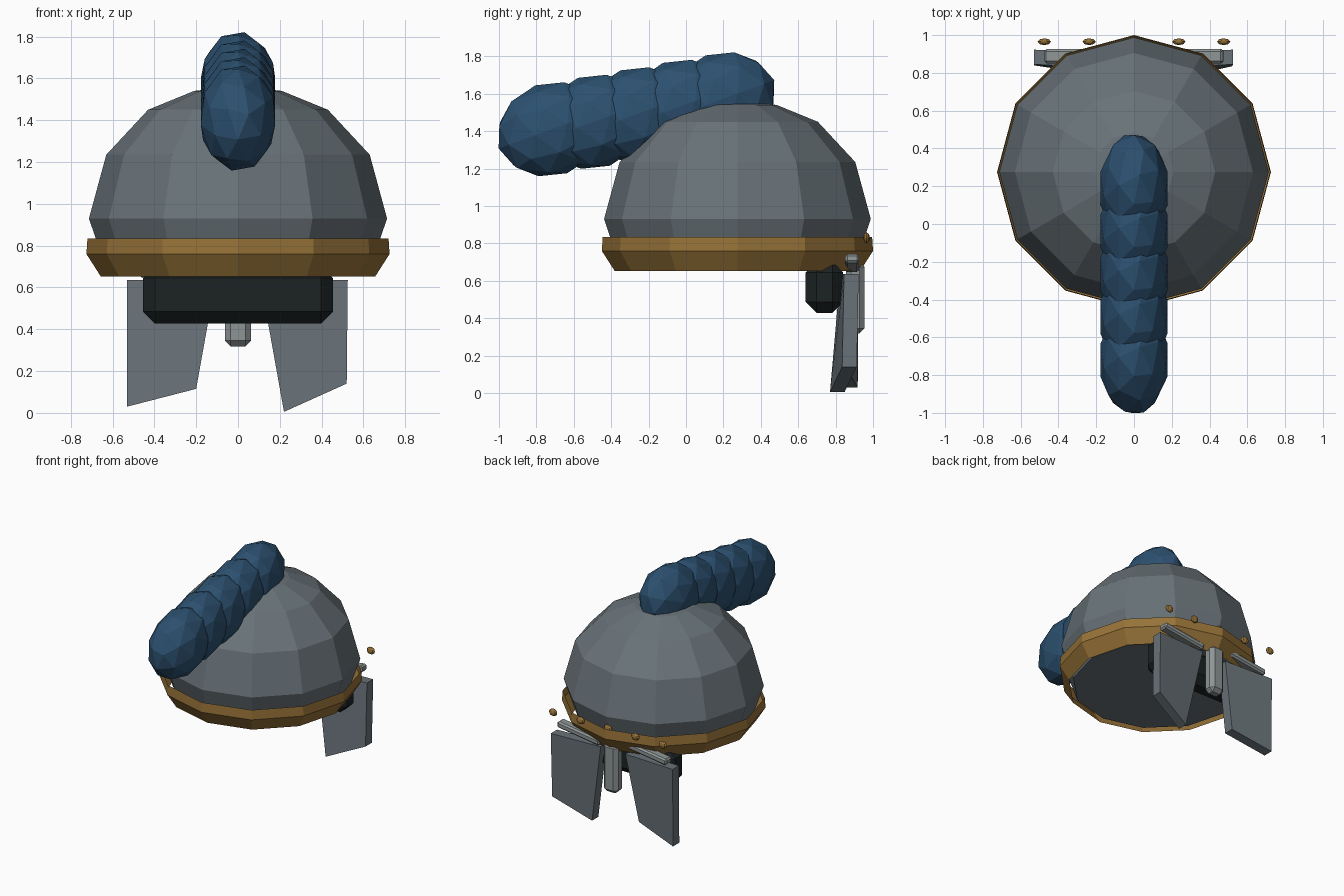
import bpy, bmesh, math
from mathutils import Matrix, Vector

if "Cube" in bpy.data.objects:
    bpy.data.objects.remove(bpy.data.objects["Cube"])

CY = 0.275  # centre of the helmet in y


def material(name, rgb):
    m = bpy.data.materials.new(name)
    m.diffuse_color = (*rgb, 1)
    m.use_nodes = True
    m.node_tree.nodes["Principled BSDF"].inputs["Base Color"].default_value = m.diffuse_color
    return m


STEEL = material("steel", (0.14, 0.17, 0.19))
LIGHT = material("light_steel", (0.27, 0.30, 0.30))
GOLD = material("brass", (0.31, 0.17, 0.04))
DARK = material("dark_visor", (0.012, 0.016, 0.016))
BLUE = material("blue_plume", (0.025, 0.08, 0.16))


def finish(name, bm, mat):
    bmesh.ops.recalc_face_normals(bm, faces=bm.faces[:])
    me = bpy.data.meshes.new(name)
    bm.to_mesh(me)
    bm.free()
    me.materials.append(mat)
    ob = bpy.data.objects.new(name, me)
    bpy.context.collection.objects.link(ob)
    return ob


def revolve(name, profile, mat, apex=None, cap=False, n=12):
    bm = bmesh.new()
    rings = [[bm.verts.new((r * math.cos(2 * math.pi * i / n),
                            CY + r * math.sin(2 * math.pi * i / n), z))
              for i in range(n)] for r, z in profile]
    for a, b in zip(rings, rings[1:]):
        for i in range(n):
            j = (i + 1) % n
            bm.faces.new((a[i], b[i], b[j], a[j]))
    if apex:
        tip = bm.verts.new((0, CY, apex))
        for i in range(n):
            bm.faces.new((tip, rings[0][i], rings[0][(i + 1) % n]))
    if cap:
        bm.faces.new(rings[-1])
    return finish(name, bm, mat)


def box(name, loc, size, bevel, mat, tilt=0):
    bm = bmesh.new()
    bmesh.ops.create_cube(bm, size=1)
    bmesh.ops.scale(bm, vec=size, verts=bm.verts)
    bmesh.ops.bevel(bm, geom=bm.edges[:], offset=bevel, segments=1,
                    affect='EDGES', profile=0.5)
    bmesh.ops.transform(bm, verts=bm.verts,
                        matrix=Matrix.Translation(loc) @ Matrix.Rotation(tilt, 4, 'Y'))
    return finish(name, bm, mat)


def plate(name, corners, thick, mat):
    bm = bmesh.new()
    a = [bm.verts.new(c) for c in corners]
    b = [bm.verts.new(Vector(c) + Vector((0, thick, 0))) for c in corners]
    bm.faces.new(a)
    bm.faces.new(b[::-1])
    for i in range(4):
        j = (i + 1) % 4
        bm.faces.new((a[i], b[i], b[j], a[j]))
    return finish(name, bm, mat)


# Helmet bowl and brass rim band
revolve("helmet_dome", [(0.21, 1.54), (0.43, 1.45), (0.63, 1.235), (0.713, 0.93),
                        (0.625, 0.67)], STEEL, apex=1.565, cap=True)
revolve("rim_band", [(0.72, 0.835), (0.725, 0.76), (0.656, 0.652)], GOLD)

# Dark visor block and nose guard
box("visor_block", (0, 0.74, 0.565), (0.91, 0.20, 0.275), 0.058, DARK)
box("nose_guard", (0, 0.905, 0.51), (0.126, 0.10, 0.385), 0.028, LIGHT)

# Brow bars, both tilted the same way
for side, x in (("left", -0.29), ("right", 0.29)):
    box("brow_bar_" + side, (x, 0.888, 0.695), (0.37, 0.075, 0.05), 0.012, LIGHT,
        tilt=-math.radians(8))

# Cheek plates
plate("cheek_plate_right", [(0.525, 0.845, 0.635), (0.52, 0.835, 0.14),
                            (0.22, 0.77, 0.005), (0.107, 0.825, 0.635)], 0.078, STEEL)
plate("cheek_plate_left", [(-0.53, 0.845, 0.635), (-0.53, 0.84, 0.03),
                           (-0.20, 0.79, 0.115), (-0.107, 0.825, 0.635)], 0.078, STEEL)

# Row of brass rivets
for i in range(5):
    bm = bmesh.new()
    bmesh.ops.create_uvsphere(bm, u_segments=8, v_segments=6, radius=1)
    bmesh.ops.transform(bm, verts=bm.verts, matrix=Matrix.Translation(
        (-0.475 + 0.2375 * i, 0.965, 0.83)) @ Matrix.Diagonal((0.035, 0.018, 0.028, 1)))
    finish(f"rivet_{i + 1}", bm, GOLD)

# Plume of overlapping tilted tufts
for i in range(5):
    bm = bmesh.new()
    bmesh.ops.create_icosphere(bm, subdivisions=2, radius=1)
    bmesh.ops.transform(bm, verts=bm.verts, matrix=Matrix.Translation(
        (0, 0.19 - 0.2275 * i, 1.57 - 0.04 * i))
        @ Matrix.Rotation(math.radians(20), 4, 'X')
        @ Matrix.Diagonal((0.187, 0.30, 0.25, 1)))
    finish(f"plume_tuft_{i + 1}", bm, BLUE)
